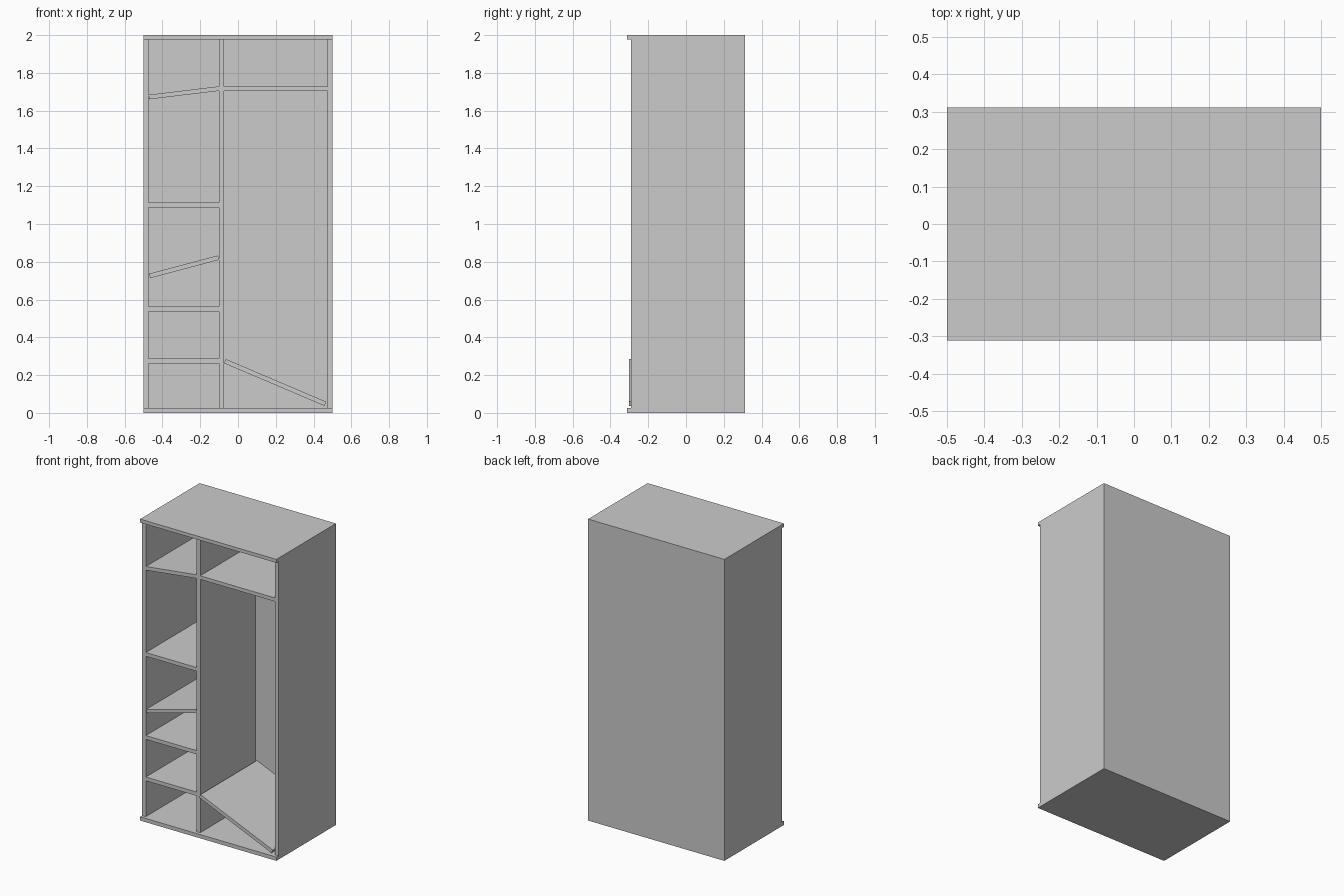
import bpy, math

if "Cube" in bpy.data.objects:
    bpy.data.objects.remove(bpy.data.objects["Cube"])

FRONT, BACK = -0.29, 0.312      # carcass front and rear planes
INNER = 0.29                    # inner face of the back panel


def box(name, x, y, z):
    """Axis-aligned board from (min, max) ranges."""
    bpy.ops.mesh.primitive_cube_add(size=1, location=[sum(r) / 2 for r in (x, y, z)])
    ob = bpy.context.object
    ob.name = name
    ob.scale = [r[1] - r[0] for r in (x, y, z)]
    bpy.ops.object.transform_apply(location=False, rotation=False, scale=True)
    return ob


def sloped_board(name, left, right, front=FRONT, t=0.024):
    """Tilted board whose centre line runs between two (x, z) points."""
    dx, dz = right[0] - left[0], right[1] - left[1]
    length = math.hypot(dx, dz)
    ob = box(name, (-length / 2, length / 2), (front, INNER), (-t / 2, t / 2))
    ob.location.x = (left[0] + right[0]) / 2
    ob.location.z = (left[1] + right[1]) / 2
    ob.rotation_euler.y = -math.atan2(dz, dx)
    return ob


# Top and bottom boards, projecting slightly at the front
box("bottom_board", (-0.5, 0.5), (-0.312, BACK), (0, 0.025))
box("top_board", (-0.5, 0.5), (-0.312, BACK), (1.977, 2))

# Sides, back and divider
for name, s in (("left_side", -1), ("right_side", 1)):
    box(name, sorted((s * 0.473, s * 0.5)), (FRONT, BACK), (0.025, 1.977))
box("back_panel", (-0.473, 0.473), (INNER, BACK), (0.025, 1.977))
box("divider", (-0.1, -0.074), (FRONT, INNER), (0.025, 1.977))

# Level shelves
for i, z in enumerate((0.275, 0.55, 1.101)):
    box(f"left_shelf_{i + 1}", (-0.473, -0.1), (FRONT, INNER), (z - 0.0125, z + 0.0125))
box("right_shelf", (-0.074, 0.473), (FRONT, INNER), (1.705, 1.729))

# Slipped shelves on the left and the fallen board on the right
sloped_board("tilted_shelf", (-0.468, 0.725), (-0.103, 0.822))
sloped_board("tilted_top_shelf", (-0.472, 1.672), (-0.1, 1.717))
sloped_board("fallen_board", (-0.069, 0.274), (0.462, 0.048), front=-0.302)
